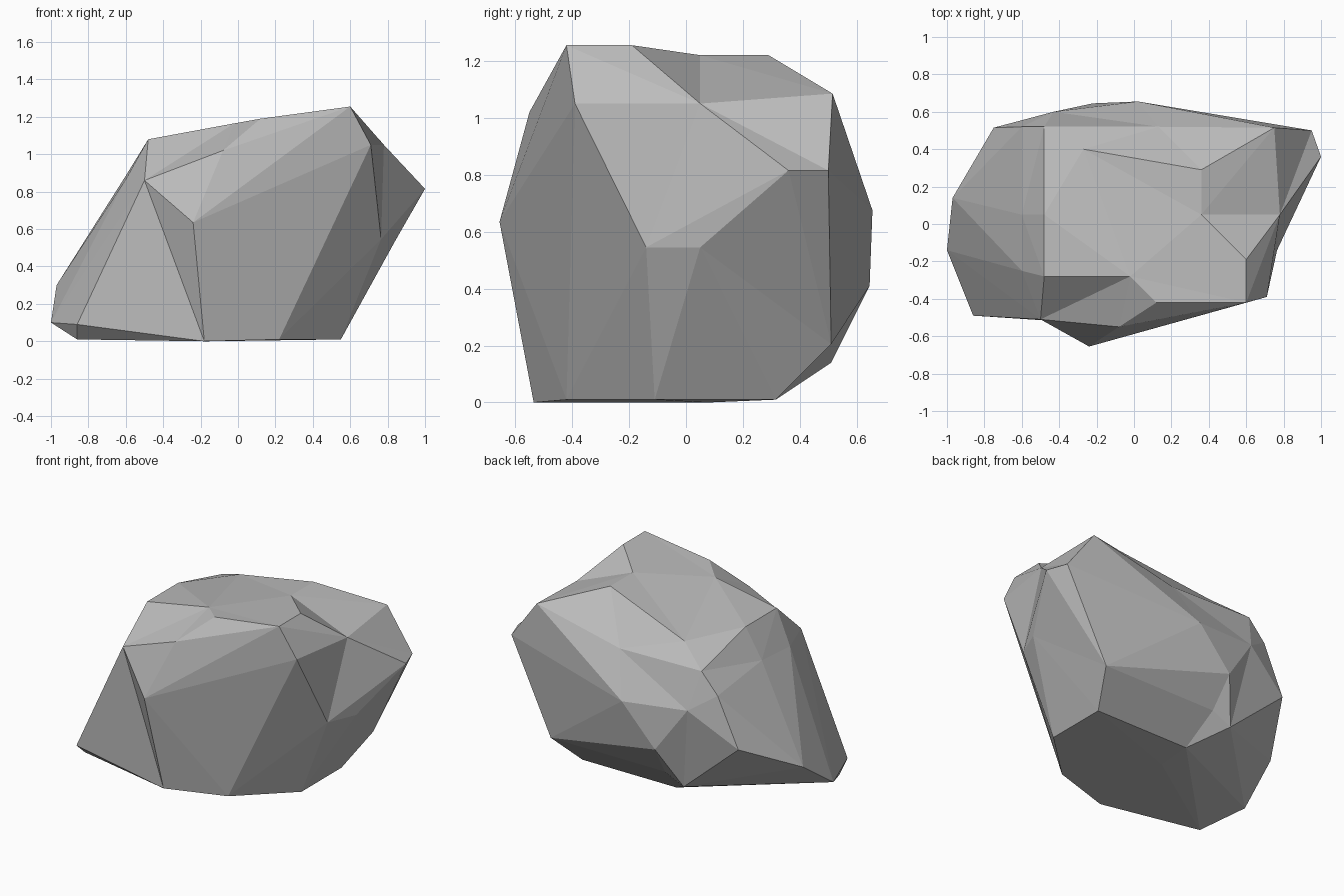
import bpy
import bmesh
from math import radians
from mathutils import Vector

default = bpy.data.objects.get("Cube")
if default:
    bpy.data.objects.remove(default, do_unlink=True)


def flat_material(name, colour):
    material = bpy.data.materials.new(name)
    material.use_nodes = True
    material.diffuse_color = colour
    material.node_tree.nodes["Principled BSDF"].inputs["Base Color"].default_value = colour
    return material


# Corners of the stone, grouped by zone
base = [(-.18, -.535, 0), (.22, -.42, .01), (.55, -.11, .01), (.55, .05, .01),
        (.55, .315, .01), (-.86, -.4, .01)]
crown = [(.6, -.42, 1.255), (.6, -.19, 1.255), (.36, .29, 1.22),
         (-.48, .05, 1.08), (-.48, -.28, 1.08), (.12, -.42, 1.19)]
front_side = [(-.24, -.655, .635), (-.08, -.55, 1.02), (-.47, -.5, .92), (-.86, -.49, .09)]
left_side = [(.71, -.39, 1.05), (1, .36, .815), (.95, .5, .815), (.75, .515, 1.085),
             (.65, .51, .205)]
right_side = [(-1, -.14, .1), (-.97, .14, .3), (-.75, .515, .5)]

# Hollow corners: they join the hull slightly raised, then sink back
slight_hollows = [(-.6, .52, .825), (.02, .655, .675), (-.22, .645, .41), (-.5, -.51, .86),
                  (-.6, .05, .885), (-.6, -.25, .865)]
middling_hollows = [(-.48, .52, .96), (-.43, .6, .71), (-.34, .51, .14), (-.15, .315, .01),
                    (.845, .05, .545), (.36, .05, 1.22), (-.02, -.28, 1.165),
                    (-.02, .05, 1.11), (-.27, .4, 1.06), (-.16, .075, 0)]
deep_hollows = [(.765, -.14, .545), (.78, .05, 1.05), (.13, .52, .95), (-.2, .51, .205),
                (-.34, -.52, .43)]
centre = Vector((0, 0, .55))


def build_stone(name, corners, hollow_groups, material):
    bm = bmesh.new()
    for corner in corners:
        bm.verts.new(corner)
    sunk = {}
    for lift, hollows in hollow_groups:
        for target in map(Vector, hollows):
            sunk[bm.verts.new(target + (target - centre) * lift)] = target
    bmesh.ops.convex_hull(bm, input=bm.verts[:], use_existing_faces=False)
    for vert, target in sunk.items():
        vert.co = target
    loose = [v for v in bm.verts if not v.link_faces]
    bmesh.ops.delete(bm, geom=loose, context="VERTS")

    # Merge level triangles into broad facets
    bmesh.ops.dissolve_limit(bm, angle_limit=radians(.5), verts=bm.verts[:], edges=bm.edges[:])
    bmesh.ops.recalc_face_normals(bm, faces=bm.faces[:])
    mesh = bpy.data.meshes.new(name)
    bm.to_mesh(mesh)
    bm.free()
    mesh.materials.append(material)
    stone = bpy.data.objects.new(name, mesh)
    bpy.context.collection.objects.link(stone)


grey = flat_material("stone grey", (.5, .5, .5, 1))
build_stone("boulder", base + crown + front_side + left_side + right_side,
            [(.06, slight_hollows), (.12, middling_hollows), (.22, deep_hollows)], grey)
